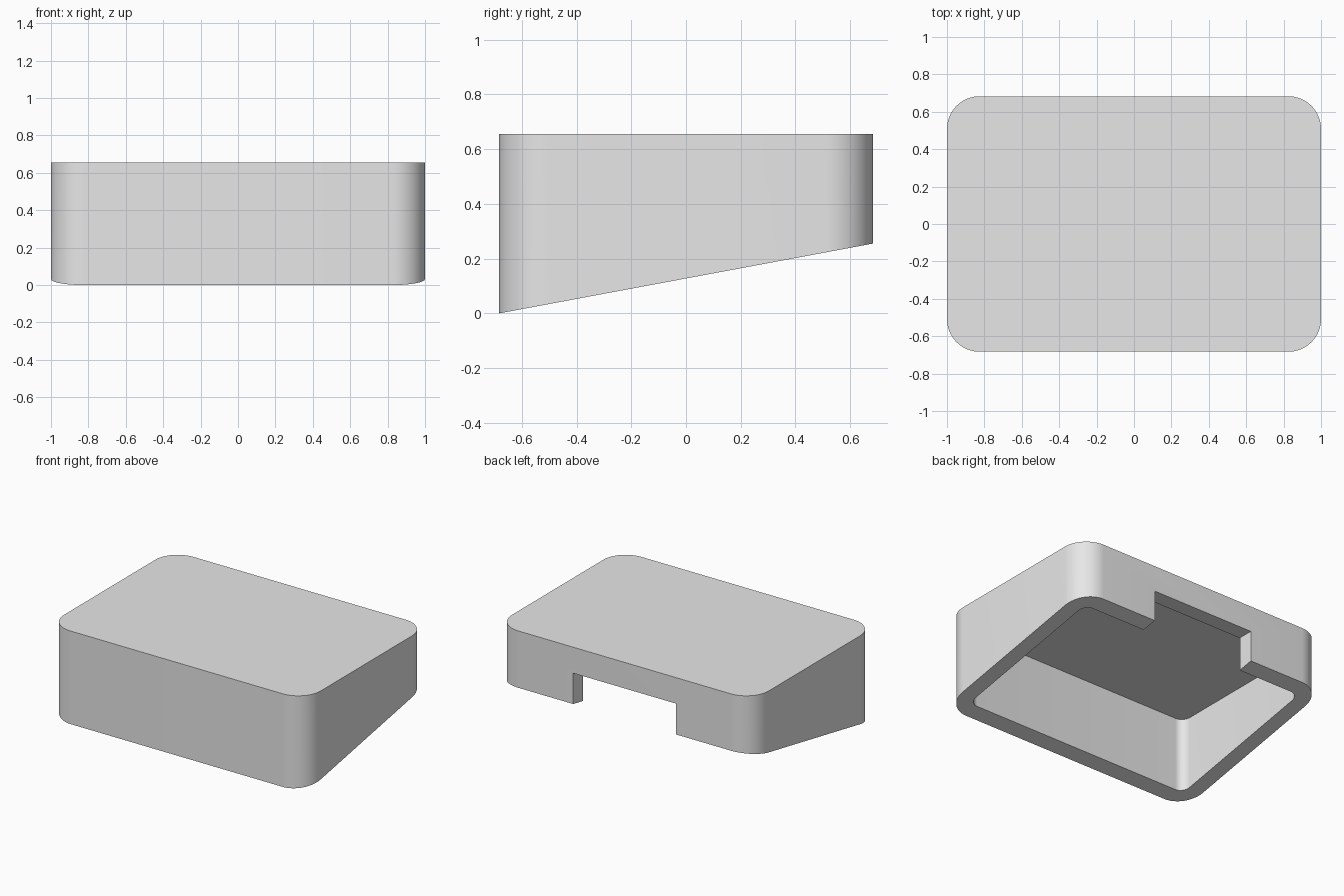
import bpy, bmesh
from math import cos, sin, pi

cube = bpy.data.objects.get("Cube")
if cube:
    bpy.data.objects.remove(cube, do_unlink=True)

HALF_X, HALF_Y, TOP = 1.0, 0.683, 0.655
BACK_RISE = 0.255          # height of the sloped rim at the back
RADIUS, WALL = 0.175, 0.11
NOTCH_HALF, NOTCH_TOP = 0.4, 0.472
SEGMENTS = 16

grey = bpy.data.materials.new("light grey")
grey.use_nodes = True
grey.diffuse_color = (0.8, 0.8, 0.8, 1)
grey.node_tree.nodes["Principled BSDF"].inputs["Base Color"].default_value = (0.8, 0.8, 0.8, 1)


def rounded_outline(hx, hy, r):
    """Counter-clockwise rounded rectangle."""
    points = []
    for corner, (sx, sy) in enumerate([(1, 1), (-1, 1), (-1, -1), (1, -1)]):
        for i in range(SEGMENTS + 1):
            a = (corner + i / SEGMENTS) * pi / 2
            points.append((sx * (hx - r) + r * cos(a), sy * (hy - r) + r * sin(a)))
    return points


def prism(name, outline, bottom, top):
    """Closed prism whose underside height is a function of y."""
    bm = bmesh.new()
    low = [bm.verts.new((x, y, bottom(y))) for x, y in outline]
    high = [bm.verts.new((x, y, top)) for x, y in outline]
    bm.faces.new(low[::-1])
    bm.faces.new(high)
    n = len(outline)
    for i in range(n):
        j = (i + 1) % n
        bm.faces.new((low[i], low[j], high[j], high[i]))
    mesh = bpy.data.meshes.new(name)
    bm.to_mesh(mesh)
    bm.free()
    mesh.materials.append(grey)
    obj = bpy.data.objects.new(name, mesh)
    bpy.context.collection.objects.link(obj)
    return obj


def cut(target, cutter):
    """Subtract the cutter and discard it."""
    cutter.hide_render = True
    mod = target.modifiers.new("cut", 'BOOLEAN')
    mod.operation, mod.solver, mod.object = 'DIFFERENCE', 'EXACT', cutter
    bpy.context.view_layer.objects.active = target
    bpy.ops.object.modifier_apply(modifier=mod.name)
    bpy.data.objects.remove(cutter, do_unlink=True)


# Outer shell with a sloped underside
shell = prism("wedge_cover", rounded_outline(HALF_X, HALF_Y, RADIUS),
              lambda y: BACK_RISE * (y + HALF_Y) / (2 * HALF_Y), TOP)

# Hollow interior, open below
cut(shell, prism("cavity_cutter",
                 rounded_outline(HALF_X - WALL, HALF_Y - WALL, RADIUS - WALL),
                 lambda y: -0.2, TOP - WALL))

# Opening in the back wall
near, far = HALF_Y - 2 * WALL, HALF_Y + WALL
cut(shell, prism("notch_cutter",
                 [(-NOTCH_HALF, near), (NOTCH_HALF, near), (NOTCH_HALF, far), (-NOTCH_HALF, far)],
                 lambda y: -0.1, NOTCH_TOP))

# Smooth corners, crisp edges
bpy.ops.object.select_all(action='DESELECT')
shell.select_set(True)
bpy.context.view_layer.objects.active = shell
bpy.ops.object.shade_smooth_by_angle(angle=pi / 6)
